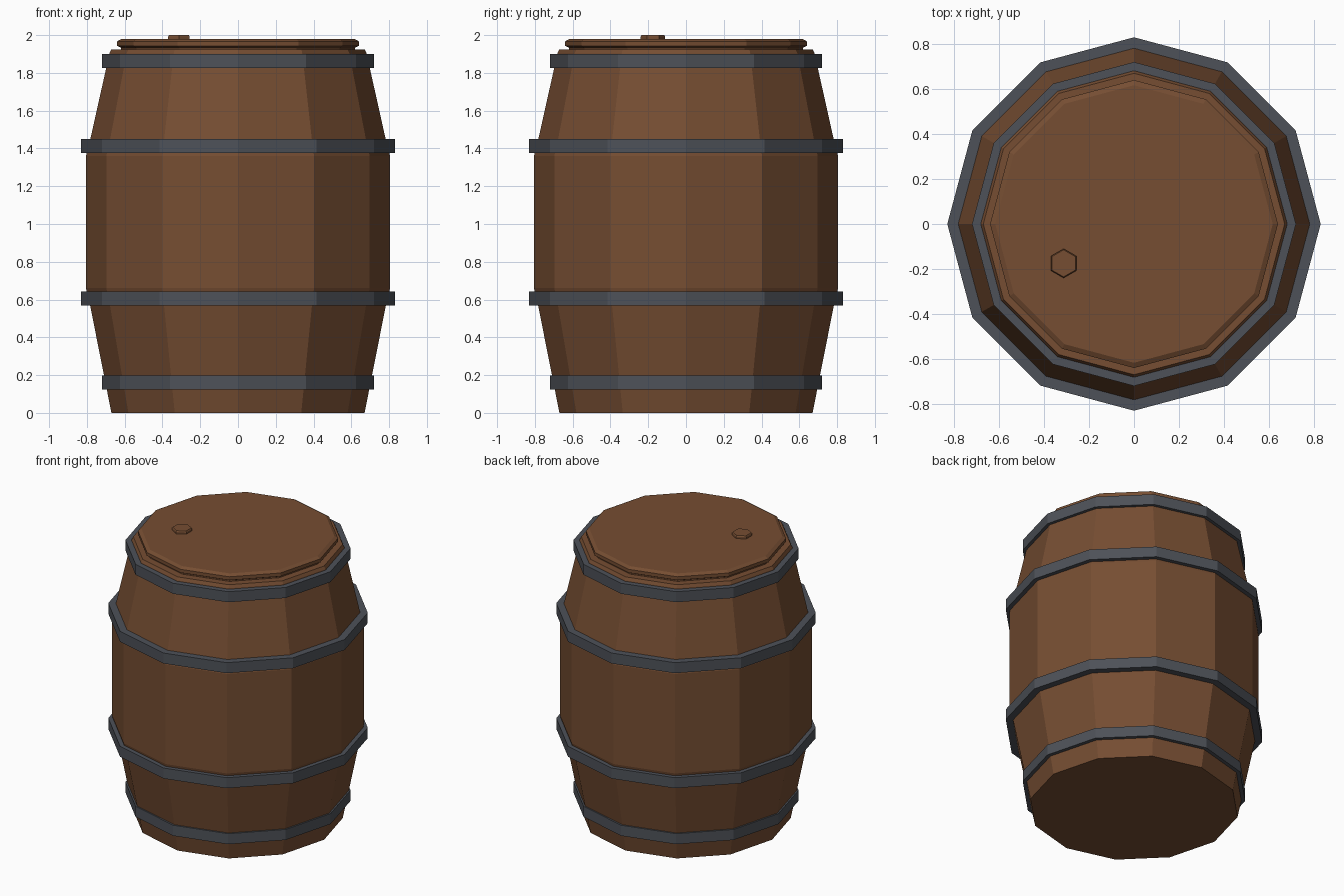
import bpy, bmesh, math

if "Cube" in bpy.data.objects:
    bpy.data.objects.remove(bpy.data.objects["Cube"])


def material(name, rgb):
    m = bpy.data.materials.new(name)
    m.diffuse_color = (*rgb, 1)
    m.use_nodes = True
    m.node_tree.nodes["Principled BSDF"].inputs["Base Color"].default_value = m.diffuse_color
    return m


wood = material("wood", (0.18, 0.075, 0.032))
iron = material("iron", (0.075, 0.083, 0.098))


def lathe(name, profile, mat, sides=12, turn=0.0, loc=(0, 0, 0), ring=False):
    """Turn (radius, z) points into a faceted solid; ring closes the profile on itself."""
    bm = bmesh.new()
    rows = []
    for r, z in profile:
        angles = [turn + 2 * math.pi * i / sides for i in range(sides)]
        rows.append([bm.verts.new((r * math.cos(a), r * math.sin(a), z)) for a in angles])
    pairs = list(zip(rows, rows[1:]))
    if ring:
        pairs.append((rows[-1], rows[0]))
    else:
        bm.faces.new(rows[0][::-1])
        bm.faces.new(rows[-1])
    for lo, hi in pairs:
        for i in range(sides):
            j = (i + 1) % sides
            bm.faces.new((lo[i], lo[j], hi[j], hi[i]))
    bmesh.ops.recalc_face_normals(bm, faces=bm.faces)
    mesh = bpy.data.meshes.new(name)
    bm.to_mesh(mesh)
    bm.free()
    mesh.materials.append(mat)
    ob = bpy.data.objects.new(name, mesh)
    ob.location = loc
    bpy.context.collection.objects.link(ob)
    return ob


# Bulging barrel body
lathe("barrel_body", [(0.67, 0), (0.785, 0.58), (0.805, 0.66), (0.805, 1.36),
                      (0.785, 1.435), (0.68, 1.905), (0.67, 1.925)], wood)

# Lid with bevelled rims
lathe("lid", [(0.62, 1.90), (0.62, 1.933), (0.64, 1.943), (0.64, 1.967), (0.617, 1.98)], wood)

# Four iron hoops, partly sunk into the staves
hoops = [("bottom", 0.72, 0.16), ("lower_middle", 0.83, 0.605),
         ("upper_middle", 0.83, 1.414), ("top", 0.72, 1.862)]
for label, r, z in hoops:
    lathe(label + "_hoop", [(r - 0.06, z - 0.037), (r, z - 0.037),
                            (r, z + 0.037), (r - 0.06, z + 0.037)], iron, ring=True)

# Six-sided plug on the lid
lathe("plug", [(0.065, 1.97), (0.065, 1.993), (0.06, 2.0)], wood, sides=6,
      turn=math.pi / 6, loc=(-0.313, -0.175, 0))
